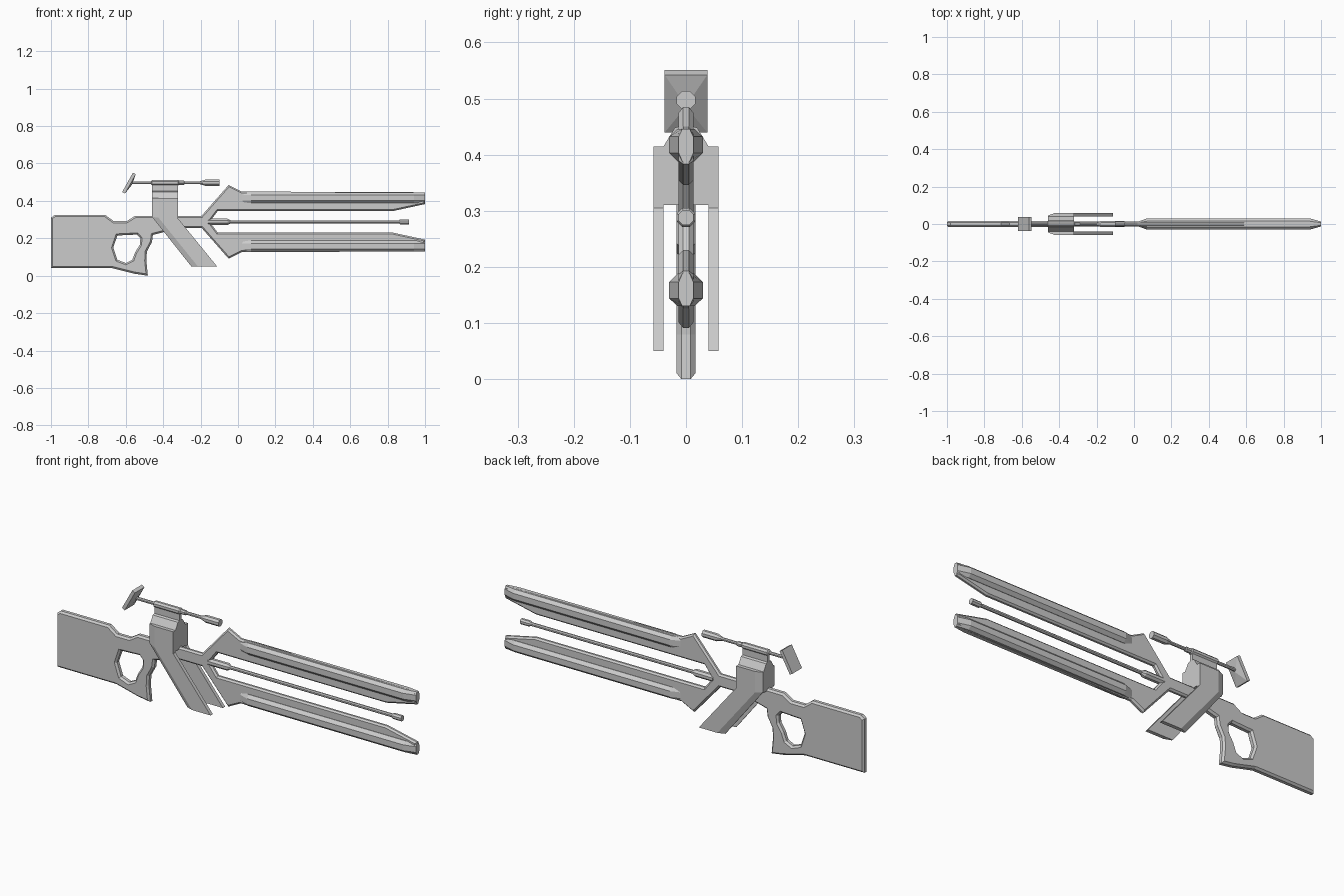
import bpy, bmesh, math
from mathutils import Matrix

if "Cube" in bpy.data.objects:
    bpy.data.objects.remove(bpy.data.objects["Cube"])

MID = 0.288  # height of the barrel axis, the rails mirror about it


def finish(name, bm):
    bmesh.ops.remove_doubles(bm, verts=bm.verts, dist=1e-5)
    bmesh.ops.recalc_face_normals(bm, faces=bm.faces)
    me = bpy.data.meshes.new(name)
    bm.to_mesh(me)
    bm.free()
    me.shade_flat()
    ob = bpy.data.objects.new(name, me)
    bpy.context.collection.objects.link(ob)
    return ob


def plate(name, outlines, half, bevel):
    """Chamfered plate from x/z outlines; later outlines are holes."""
    cu = bpy.data.curves.new(name + "_outline", 'CURVE')
    cu.dimensions, cu.fill_mode = '2D', 'BOTH'
    cu.extrude, cu.bevel_depth, cu.bevel_resolution = half - bevel, bevel, 0
    cu.offset = -bevel
    for pts in outlines:
        sp = cu.splines.new('POLY')
        sp.points.add(len(pts) - 1)
        for p, (x, z) in zip(sp.points, pts):
            p.co = (x, z, 0, 1)
        sp.use_cyclic_u = True
    tmp = bpy.data.objects.new(name + "_outline", cu)
    bpy.context.collection.objects.link(tmp)
    dg = bpy.context.evaluated_depsgraph_get()
    me = bpy.data.meshes.new_from_object(tmp.evaluated_get(dg))
    bm = bmesh.new()
    bm.from_mesh(me)
    bpy.data.objects.remove(tmp)
    bpy.data.curves.remove(cu)
    bpy.data.meshes.remove(me)
    bm.transform(Matrix.Rotation(math.pi / 2, 4, 'X'))
    return finish(name, bm)


def loft(name, rings):
    """Skin a list of equal-length rings and cap both ends."""
    bm = bmesh.new()
    vs = [[bm.verts.new(p) for p in r] for r in rings]
    n = len(rings[0])
    for a, b in zip(vs, vs[1:]):
        for i in range(n):
            j = (i + 1) % n
            bm.faces.new((a[i], a[j], b[j], b[i]))
    bm.faces.new(vs[0])
    bm.faces.new(vs[-1])
    return finish(name, bm)


def rod(name, z, profile, sides=8):
    """Octagonal turned part along x from (x, radius) pairs."""
    angles = [2 * math.pi * (i + 0.5) / sides for i in range(sides)]
    return loft(name, [[(x, r * math.cos(a), z + r * math.sin(a)) for a in angles]
                       for x, r in profile])


# Stock with thumbhole grip
stock = [(-1, 0.31), (-0.98, 0.325), (-0.71, 0.325), (-0.665, 0.292), (-0.595, 0.292),
         (-0.55, 0.32), (-0.39, 0.32), (-0.39, 0.235), (-0.455, 0.218), (-0.46, 0.18),
         (-0.487, 0.13), (-0.49, 0.08), (-0.482, 0), (-0.55, 0.01), (-0.67, 0.04), (-1, 0.04)]
hole = [(-0.645, 0.215), (-0.54, 0.22), (-0.522, 0.2), (-0.525, 0.165), (-0.55, 0.125),
        (-0.565, 0.085), (-0.6, 0.068), (-0.645, 0.085), (-0.667, 0.15)]
plate("stock", [stock, hole], 0.017, 0.009)

# Receiver bar, fork and twin rails
upper = [(-0.42, 0.32), (-0.195, 0.32), (-0.05, 0.485), (0.02, 0.45), (1, 0.446),
         (1, 0.383), (0.83, 0.346), (-0.108, 0.346)]
lower = [(x, 2 * MID - z) for x, z in reversed(upper)]
plate("receiver_and_rails", [upper + [(-0.152, MID)] + lower], 0.013, 0.008)

# Hexagonal ridges swelling along each rail
for side, s in (("upper", 1), ("lower", -1)):
    rings = []
    for x, w in ((0.0, 0.005), (0.07, 0.03), (0.94, 0.03), (1.0, 0.013)):
        half = [(0.5 * w, 0.446), (w, 0.432), (w, 0.403), (0.5 * w, 0.388)]
        ring = half + [(-y, z) for y, z in reversed(half)]
        rings.append([(x, y, MID + s * (z - MID)) for y, z in ring])
    loft(side + "_rail_ridge", rings)

# Central barrel
rod("barrel", MID, [(-0.16, 0.018), (-0.055, 0.018), (-0.04, 0.009), (0.86, 0.009),
                    (0.868, 0.0145), (0.915, 0.0145)])

# Receiver block and its narrow sight riser
half = [(0.04, 0.31), (0.04, 0.415), (0.02, 0.448), (0.008, 0.452), (0.008, 0.49)]
ring = half + [(-y, z) for y, z in reversed(half)]
loft("receiver_block", [[(x, y, z) for y, z in ring] for x in (-0.46, -0.32)])

# Angled side panels, chamfered along the rear edge
inner = [(-0.46, 0.415), (-0.32, 0.415), (-0.32, 0.305), (-0.112, 0.05), (-0.25, 0.05), (-0.46, 0.315)]
outer = [(-0.425, 0.415), (-0.32, 0.415), (-0.32, 0.305), (-0.112, 0.05), (-0.215, 0.05), (-0.425, 0.31)]
for side, s in (("right", -1), ("left", 1)):
    loft(side + "_side_panel", [[(x, s * 0.04, z) for x, z in inner],
                                [(x, s * 0.045, z) for x, z in inner],
                                [(x, s * 0.058, z) for x, z in outer]])

# Sight tube
rod("sight_tube", 0.497, [(-0.585, 0.008), (-0.465, 0.008), (-0.46, 0.016), (-0.32, 0.016),
                          (-0.315, 0.012), (-0.29, 0.012), (-0.285, 0.008), (-0.205, 0.008),
                          (-0.175, 0.018), (-0.098, 0.018)])

# Tilted sight shield with a shallow raised front
bm = bmesh.new()
bmesh.ops.create_cube(bm, size=1)
front = [f for f in bm.faces if f.normal.x > 0.9]
bmesh.ops.scale(bm, vec=(0.017, 0.076, 0.118), verts=bm.verts)
bmesh.ops.poke(bm, faces=front, offset=0.01)
bm.transform(Matrix.Translation((-0.583, 0, 0.495)) @ Matrix.Rotation(math.radians(29), 4, 'Y'))
finish("sight_shield", bm)
